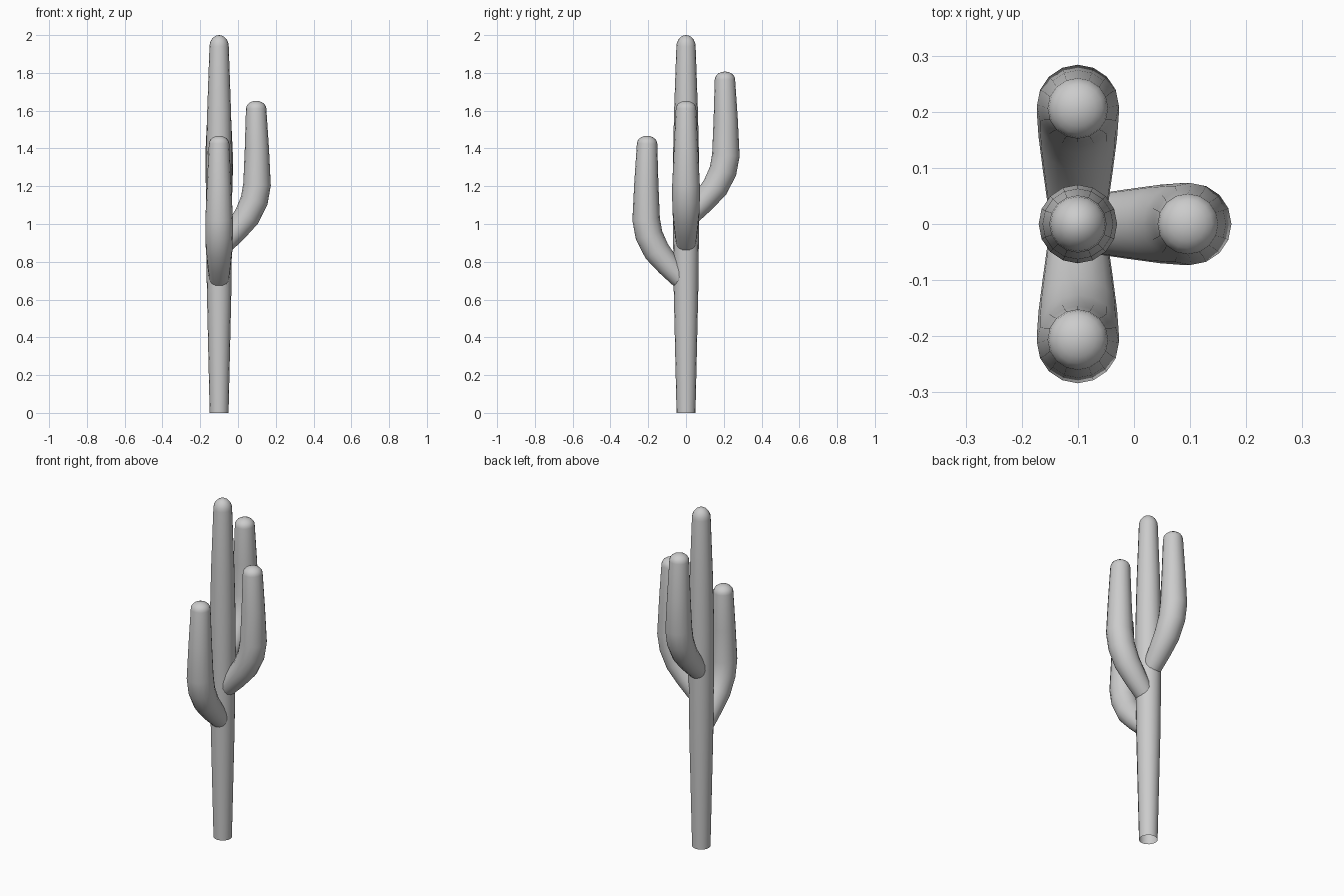
import bpy, bmesh
from math import sin, cos, pi, radians
from mathutils import Vector, Matrix

if "Cube" in bpy.data.objects:
    bpy.data.objects.remove(bpy.data.objects["Cube"])

SIDES = 16


def tube(name, path, dome, place):
    """Loft rings along a path of (r, z, radius) in the XZ plane; open base, domed end."""
    pts = [Vector((p[0], 0, p[1])) for p in path]
    rings = []
    for i, p in enumerate(pts):
        a = (p - pts[i - 1]).normalized() if i else Vector()
        b = (pts[i + 1] - p).normalized() if i < len(pts) - 1 else Vector()
        t = (a + b).normalized()
        rings.append((p, t, path[i][2]))
    # rounded tip
    p, t, rad = rings[-1]
    for k in range(1, 5):
        ang = k * pi / 10
        rings.append((p + t * dome * sin(ang), t, rad * cos(ang)))
    bm = bmesh.new()
    loops = []
    for c, d, r in rings:
        side = Vector((d.z, 0, -d.x))
        loops.append([bm.verts.new(c + r * (side * cos(2 * pi * k / SIDES)
                      + Vector((0, 1, 0)) * sin(2 * pi * k / SIDES))) for k in range(SIDES)])
    for lo, hi in zip(loops, loops[1:]):
        for k in range(SIDES):
            n = (k + 1) % SIDES
            bm.faces.new((lo[k], lo[n], hi[n], hi[k]))
    tip = bm.verts.new(p + t * dome)
    for k in range(SIDES):
        bm.faces.new((loops[-1][k], loops[-1][(k + 1) % SIDES], tip))
    bm.transform(place)
    for f in bm.faces:
        f.smooth = True
    me = bpy.data.meshes.new(name)
    bm.to_mesh(me)
    bm.free()
    ob = bpy.data.objects.new(name, me)
    bpy.context.collection.objects.link(ob)
    return ob


# trunk, swelling gently in the middle
tube("trunk", [(0, 0, 0.05), (0, 0.3, 0.057), (0, 0.65, 0.065), (0, 1.0, 0.069),
               (0, 1.3, 0.07), (0, 1.6, 0.063), (0, 1.94, 0.051)], 0.06,
     Matrix.Translation((-0.1, 0, 0)))

# arms: the same bent limb turned around the trunk at different heights
ARM = [(0.01, 0.88, 0.05), (0.035, 0.903, 0.054), (0.09, 0.965, 0.062), (0.15, 1.04, 0.07),
       (0.19, 1.125, 0.073), (0.205, 1.21, 0.073), (0.204, 1.4, 0.064), (0.2, 1.61, 0.054)]
for name, angle, lift, stretch in (("right_arm", 0, 0, 0.98),
                                   ("back_arm", 90, 0.155, 1.03),
                                   ("front_arm", -90, -0.185, 1.03)):
    path = [(r * stretch, z + lift, rad) for r, z, rad in ARM]
    tube(name, path, 0.042,
         Matrix.Translation((-0.1, 0, 0)) @ Matrix.Rotation(radians(angle), 4, 'Z'))
